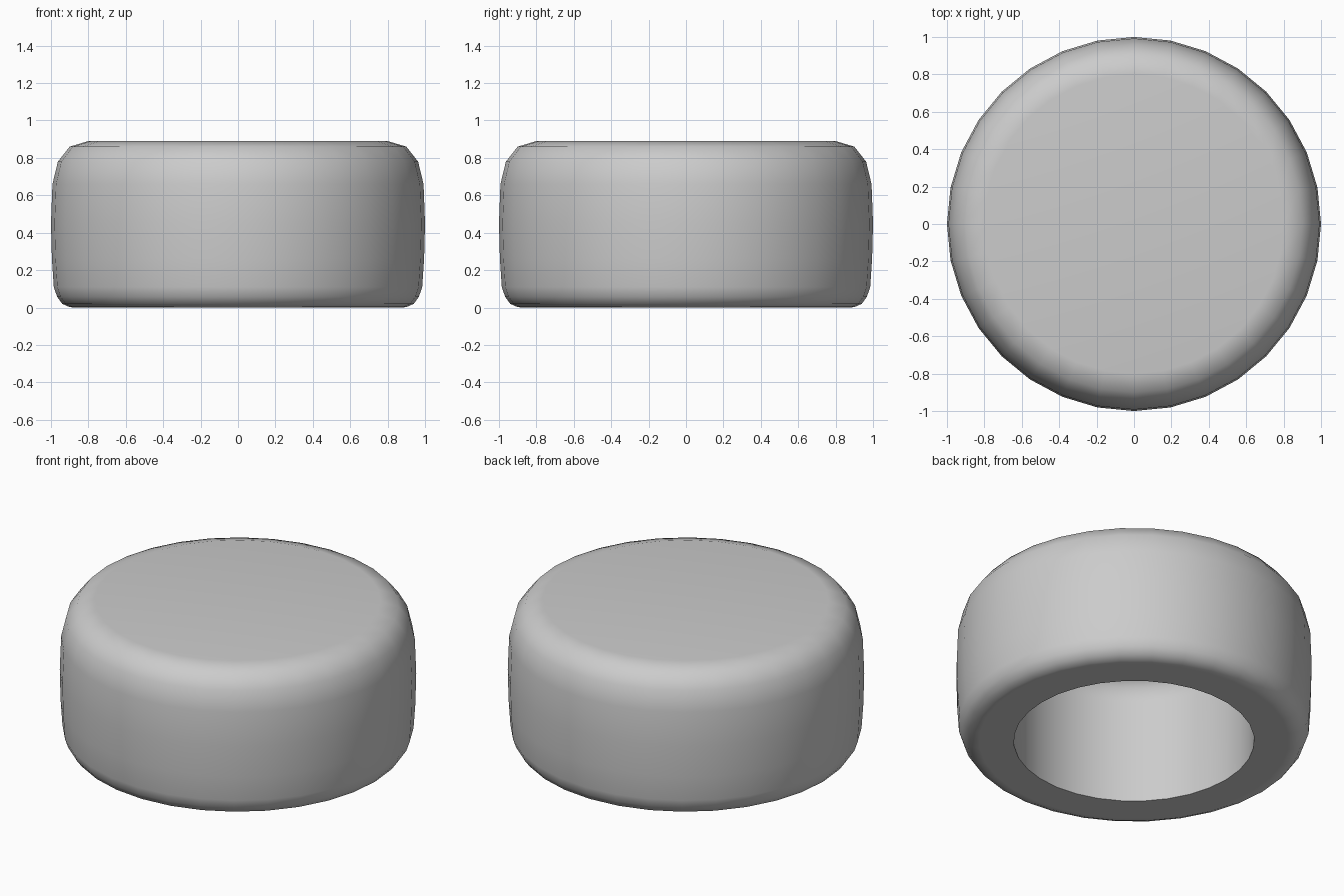
import bpy, bmesh, math

if "Cube" in bpy.data.objects:
    bpy.data.objects.remove(bpy.data.objects["Cube"])

SIDES = 32

# Cross-section (radius, height): top centre, outer wall, base rim, hollow
PROFILE = [
    (0, 0.89), (0.80, 0.89), (0.90, 0.86), (0.963, 0.78), (0.992, 0.66),
    (1.0, 0.45), (0.995, 0.26), (0.985, 0.11), (0.967, 0.057), (0.94, 0.02),
    (0.90, 0.002), (0.87, 0), (0.675, 0),
    (0.675, 0.64), (0.655, 0.72), (0.61, 0.77), (0.54, 0.79), (0, 0.79),
]


def lathe(name, profile):
    bm = bmesh.new()
    verts = [bm.verts.new((r, 0, z)) for r, z in profile]
    edges = [bm.edges.new(pair) for pair in zip(verts, verts[1:])]
    bmesh.ops.spin(bm, geom=verts + edges, cent=(0, 0, 0), axis=(0, 0, 1),
                   angle=math.tau, steps=SIDES)
    bmesh.ops.remove_doubles(bm, verts=bm.verts, dist=1e-4)
    bmesh.ops.recalc_face_normals(bm, faces=bm.faces)
    mesh = bpy.data.meshes.new(name)
    bm.to_mesh(mesh)
    bm.free()
    obj = bpy.data.objects.new(name, mesh)
    bpy.context.collection.objects.link(obj)
    return obj


# Hollow rounded cap, open underneath
cap = lathe("hollow_cap", PROFILE)
bpy.context.view_layer.objects.active = cap
cap.select_set(True)
bpy.ops.object.shade_smooth_by_angle(angle=math.radians(45))

# Keep the flat top and base evenly shaded
normals = cap.modifiers.new("even_flats", "WEIGHTED_NORMAL")
normals.keep_sharp = True
